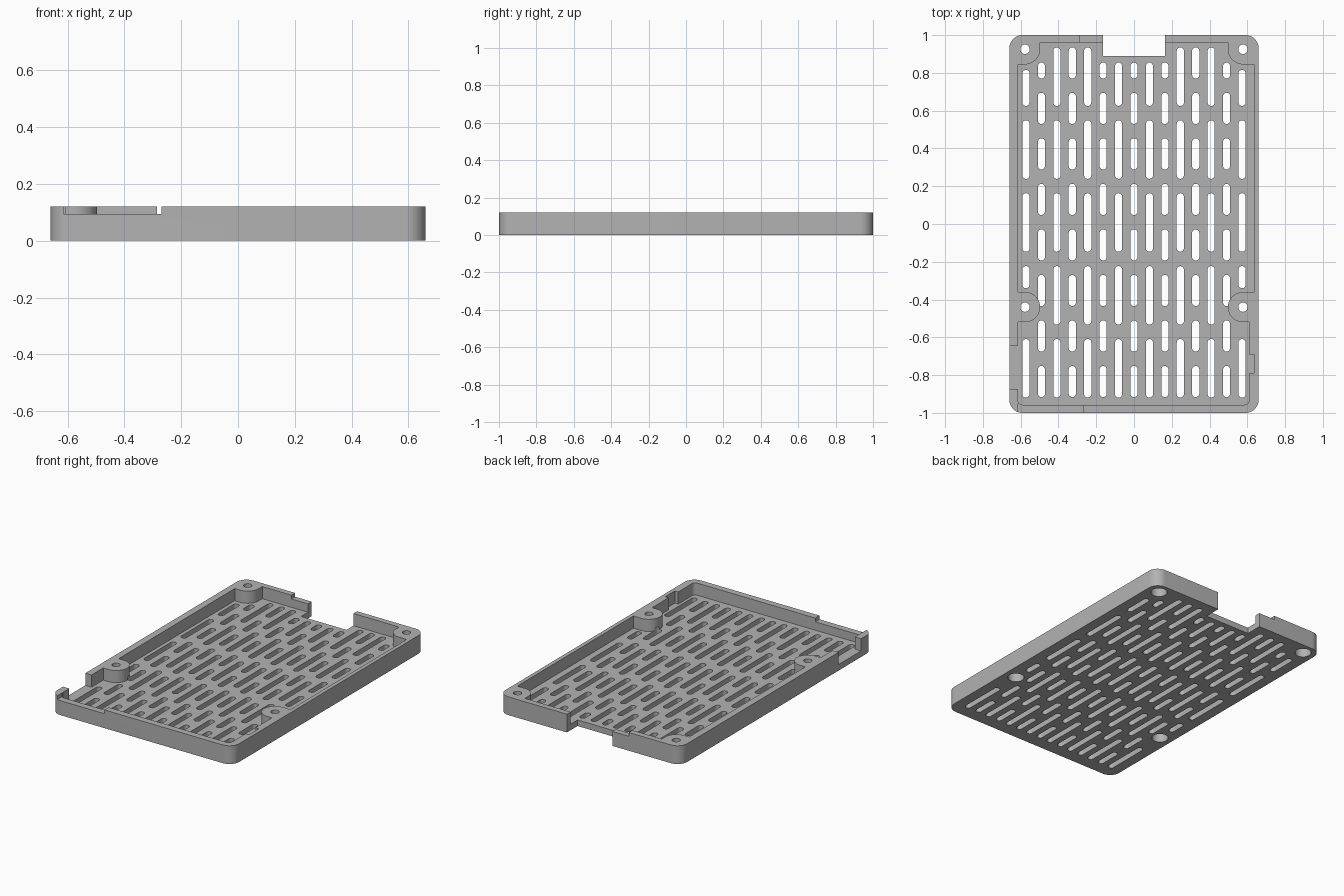
import bpy, bmesh, math

cube = bpy.data.objects.get("Cube")
if cube:
    bpy.data.objects.remove(cube, do_unlink=True)

HEIGHT, FLOOR, LIP = 0.12, 0.04, 0.095
ABOVE = 0.2

grey = bpy.data.materials.new("plain grey")
grey.use_nodes = True
grey.diffuse_color = (0.45, 0.45, 0.45, 1)
grey.node_tree.nodes["Principled BSDF"].inputs["Base Color"].default_value = grey.diffuse_color


def rounded(x0, x1, y0, y1, r=0.0, steps=8):
    """Outline of a rectangle with rounded corners, counter-clockwise."""
    if r <= 0:
        return [(x0, y0), (x1, y0), (x1, y1), (x0, y1)]
    centres = [(x1 - r, y1 - r), (x0 + r, y1 - r), (x0 + r, y0 + r), (x1 - r, y0 + r)]
    pts = []
    for q, (cx, cy) in enumerate(centres):
        for s in range(steps + 1):
            a = (q + s / steps) * math.pi / 2
            p = (cx + r * math.cos(a), cy + r * math.sin(a))
            if not pts or math.dist(p, pts[-1]) > 1e-5:
                pts.append(p)
    if math.dist(pts[0], pts[-1]) < 1e-5:
        pts.pop()
    return pts


def disc(x, y, r, n=40):
    return [(x + r * math.cos(i * math.tau / n), y + r * math.sin(i * math.tau / n)) for i in range(n)]


def solid(name, outlines, z0, z1):
    """Extrude closed outlines into one object."""
    bm = bmesh.new()
    for pts in outlines:
        low = [bm.verts.new((x, y, z0)) for x, y in pts]
        high = [bm.verts.new((x, y, z1)) for x, y in pts]
        bm.faces.new(low[::-1])
        bm.faces.new(high)
        for i in range(len(pts)):
            j = (i + 1) % len(pts)
            bm.faces.new((low[i], low[j], high[j], high[i]))
    mesh = bpy.data.meshes.new(name)
    bm.to_mesh(mesh)
    bm.free()
    mesh.materials.append(grey)
    ob = bpy.data.objects.new(name, mesh)
    bpy.context.collection.objects.link(ob)
    return ob


def combine(target, tool, operation="DIFFERENCE"):
    """Apply a boolean and discard the tool."""
    tool.hide_render = True
    mod = target.modifiers.new("cut", "BOOLEAN")
    mod.operation, mod.solver, mod.object = operation, "EXACT", tool
    bpy.context.view_layer.objects.active = target
    bpy.ops.object.modifier_apply(modifier=mod.name)
    bpy.data.objects.remove(tool, do_unlink=True)


# Outer block
tray = solid("vented_tray", [rounded(-0.66, 0.66, -1, 1, 0.07, 12)], 0, HEIGHT)

# Inner pocket, widened along the thin wall and at the small recess
pocket = solid("pocket", [rounded(-0.615, 0.61, -0.957, 0.962, 0.025)], FLOOR, ABOVE)
for y0, y1 in [(-0.44, 0.9), (-0.79, -0.69)]:
    combine(pocket, solid("widening", [rounded(0.5, 0.634, y0, y1)], FLOOR, ABOVE), "UNION")

# Screw bosses are left standing in the pocket
R = 0.08
BOSSES = [(side * 0.577, y) for side in (-1, 1) for y in (-0.44, 0.925)]
for x, y in BOSSES:
    outer = math.copysign(0.7, x)
    shapes = [disc(x, y, R), rounded(min(x, outer), max(x, outer), y - R, y + R)]
    if y > 0:
        shapes.append(rounded(x - R, x + R, y, 1.1))
    for shape in shapes:
        combine(pocket, solid("boss", [shape], 0, 0.3))
combine(tray, pocket)

# Screw holes with wide counterbores underneath
combine(tray, solid("screw_holes", [disc(x, y, 0.025, 24) for x, y in BOSSES], -0.1, ABOVE))
combine(tray, solid("counterbores", [disc(x, y, 0.05, 32) for x, y in BOSSES], -0.1, 0.06))

# Wall openings: rear gap, side notch and lowered lips
OPENINGS = [
    (-0.165, 0.165, 0.89, 1.1, -0.1),
    (-0.7, -0.6, -0.874, -0.642, FLOOR),
    (-0.285, -0.16, 0.95, 1.1, LIP),
    (-0.615, -0.27, -1.1, -0.95, LIP),
]
for x0, x1, y0, y1, z in OPENINGS:
    combine(tray, solid("opening", [rounded(x0, x1, y0, y1)], z, ABOVE))

# Ventilation slots: long and short columns alternate, trimmed near bosses and gap
PITCH, HALF = 0.0817, 0.019
slots = []
for col in range(-7, 8):
    x, edge = col * PITCH, abs(col)
    if edge % 2:
        start, step, length, count = -0.764, 0.386, 0.31, 5
    else:
        start, step, length, count = -0.834, 0.241, 0.165, 8
    ceiling = 0.816 if edge == 7 else 0.855 if edge < 3 or edge == 6 else 1
    for k in range(count):
        y0 = start + k * step - length / 2
        y1 = min(y0 + length, ceiling)
        if edge == 7 and k == 1:
            y0 = -0.34
        slots.append(rounded(x - HALF, x + HALF, y0, y1, HALF, 6))
combine(tray, solid("slots", slots, -0.1, FLOOR + 0.02))

# Smooth the round walls, keep the edges sharp
bpy.ops.object.select_all(action="DESELECT")
tray.select_set(True)
bpy.context.view_layer.objects.active = tray
bpy.ops.object.shade_smooth_by_angle(angle=math.radians(30))
